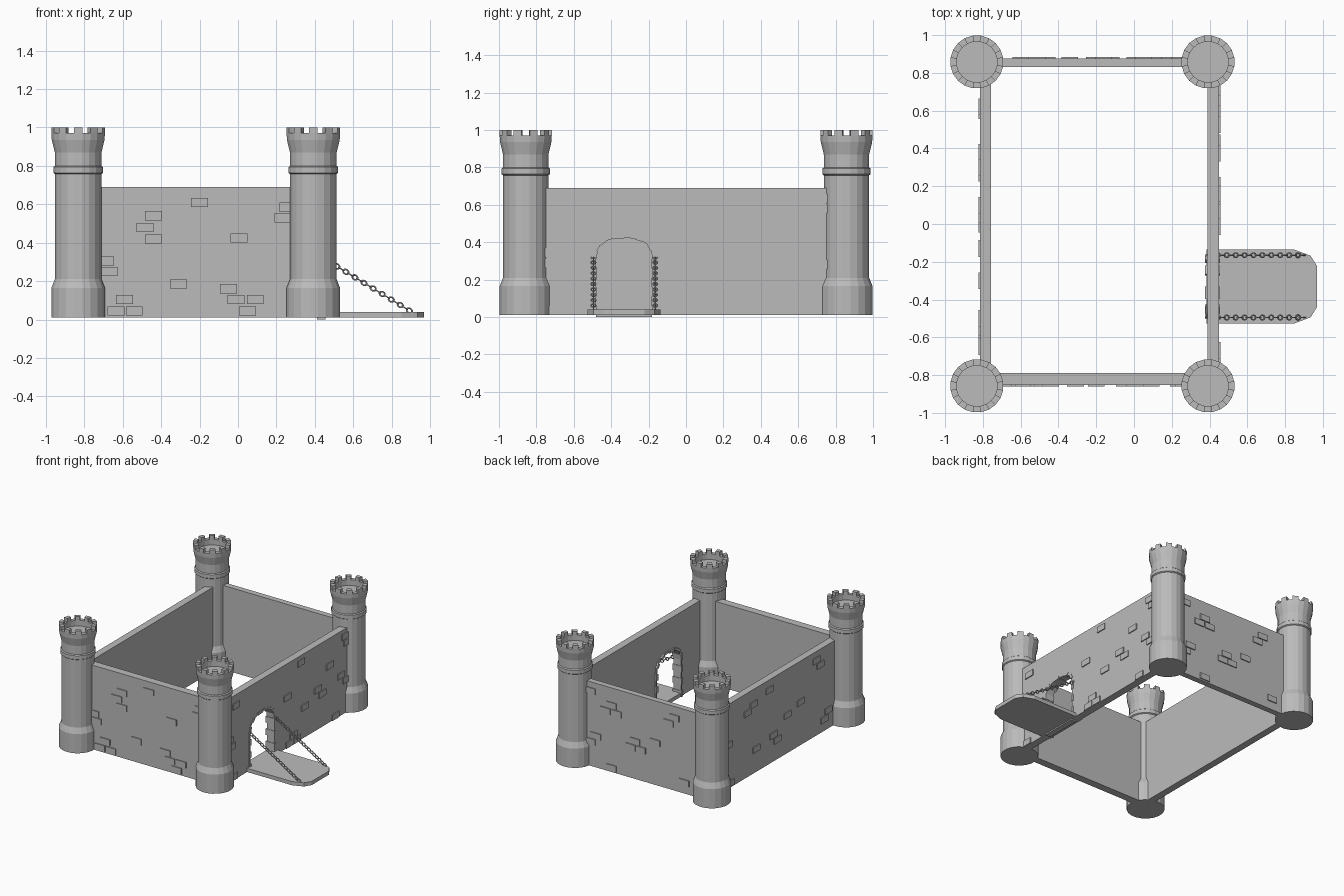
import bpy, bmesh, math
from mathutils import Vector, Matrix

if "Cube" in bpy.data.objects:
    bpy.data.objects.remove(bpy.data.objects["Cube"])

stone = bpy.data.materials.new("stone_grey")
stone.diffuse_color = (0.5, 0.5, 0.5, 1)
stone.use_nodes = True
stone.node_tree.nodes["Principled BSDF"].inputs["Base Color"].default_value = stone.diffuse_color


def finish(name, bm):
    bmesh.ops.recalc_face_normals(bm, faces=bm.faces)
    me = bpy.data.meshes.new(name)
    bm.to_mesh(me)
    bm.free()
    me.materials.append(stone)
    ob = bpy.data.objects.new(name, me)
    bpy.context.collection.objects.link(ob)
    return ob


def prism(bm, pts, vec):
    """Extrude a flat outline of 3D points along vec."""
    f = bm.faces.new([bm.verts.new(p) for p in pts])
    r = bmesh.ops.extrude_face_region(bm, geom=[f], use_keep_orig=True)
    vs = [g for g in r["geom"] if isinstance(g, bmesh.types.BMVert)]
    bmesh.ops.translate(bm, verts=vs, vec=vec)


def box(bm, x0, x1, y0, y1, z0, z1):
    prism(bm, [(x0, y0, z0), (x1, y0, z0), (x1, y1, z0), (x0, y1, z0)], (0, 0, z1 - z0))


# Towers: turned profile with raised merlons around the rim
SIDES = 20
PROFILE = [(0, .01), (.141, .01), (.141, .165), (.123, .21), (.123, .758), (.131, .764),
           (.131, .794), (.123, .80), (.123, .87), (.139, .935), (.141, .97),
           (.108, .97), (.108, .925), (0, .925)]


def polar(r, i, z):
    a = 2 * math.pi * (i + 0.5) / SIDES
    return (r * math.cos(a), r * math.sin(a), z)


def tower(name, x, y):
    bm = bmesh.new()
    rings = [[bm.verts.new((0, 0, z))] * SIDES if r == 0 else
             [bm.verts.new(polar(r, i, z)) for i in range(SIDES)] for r, z in PROFILE]
    for a, b in zip(rings, rings[1:]):
        for i in range(SIDES):
            j = (i + 1) % SIDES
            quad = list(dict.fromkeys([a[i], a[j], b[j], b[i]]))
            bm.faces.new(quad)
    for i in range(0, SIDES, 2):
        prism(bm, [polar(.141, i, .97), polar(.141, i + 1, .97),
                   polar(.108, i + 1, .97), polar(.108, i, .97)], (0, 0, .03))
    finish(name, bm).location = (x, y, 0)


for xn, x in (("left", -.832), ("right", .392)):
    for yn, y in (("front", -.857), ("back", .858)):
        tower(f"{yn}_{xn}_tower", x, y)

# Plain walls
TOP = .69
for name, b in (("front_wall", (-.83, .39, -.852, -.79)), ("back_wall", (-.83, .39, .83, .877)),
                ("left_wall", (-.815, -.757, -.85, .85))):
    bm = bmesh.new()
    box(bm, *b, .01, TOP)
    finish(name, bm)

# Gate wall with arched opening
GATE_Y = -.331


def arch(off, jamb=6, curve=10):
    """Gate outline, grown outward by off, as (y, z) points."""
    w, spring, rise = .147 + off, .31, .11 + off
    pts = [(GATE_Y - w, .01 + (spring - .01) * i / jamb) for i in range(jamb)]
    for i in range(curve + 1):
        a = math.pi * (1 - i / curve)
        c, s = math.cos(a), math.sin(a)
        pts.append((GATE_Y + w * math.copysign(abs(c) ** .8, c), spring + rise * abs(s) ** .8))
    return pts + [(GATE_Y + w, .01 + (spring - .01) * i / jamb) for i in reversed(range(jamb))]


bm = bmesh.new()
outline = [(-.85, TOP), (-.85, .01)] + arch(.02) + [(.85, .01), (.85, TOP)]
prism(bm, [(.39, y, z) for y, z in outline], (.06, 0, 0))
finish("gate_wall", bm)

# Stones lining the arch, alternately set forward and back
bm = bmesh.new()
for k, near in enumerate((arch(0), arch(.004))):
    far = arch(.022)
    for i in range(k, len(near) - 1, 2):
        x0, x1 = ((.376, .455), (.384, .451))[k]
        quad = [near[i], near[i + 1], far[i + 1], far[i]]
        prism(bm, [(x0, y, z) for y, z in quad], (x1 - x0, 0, 0))
finish("gate_arch_stones", bm)

# Raised bricks scattered on outer wall faces: (along, height)
FRONT = [(-.2, .61), (-.44, .54), (-.485, .48), (-.44, .42), (.005, .425), (-.31, .185), (-.05, .16),
         (-.01, .105), (.09, .105), (.05, .045), (-.59, .105), (-.635, .045), (-.54, .045),
         (-.69, .305), (-.67, .25), (.26, .585), (.235, .53)]
GATE = [(-.67, .605), (.16, .635), (-.015, .42), (.525, .47), (.67, .335), (.205, .26), (.43, .28),
        (.375, .335), (.06, .085), (.01, .035), (.105, .035), (.6, .035), (-.755, .345),
        (-.725, .29), (-.7, .035), (.725, .635), (.75, .58), (.735, .28)]
BACK = [(.24, .62), (.05, .55), (.105, .495), (.005, .495), (-.51, .6), (-.46, .545), (.19, .265),
        (.24, .21), (-.16, .315), (-.12, .26), (-.21, .26), (-.34, .355), (-.6, .1), (.05, .045)]
LEFT = [(.1, .61), (.3, .57), (-.5, .62), (-.55, .565), (.0, .17), (-.3, .36), (.27, .2),
        (-.13, .32), (.38, .53), (.05, .225), (.62, .36), (-.65, .16), (-.6, .105), (.6, .045)]
for name, spots, axis, face, out in (("front_bricks", FRONT, 0, -.852, -1), ("back_bricks", BACK, 0, .877, 1),
                                     ("gate_bricks", GATE, 1, .45, 1), ("left_bricks", LEFT, 1, -.815, -1)):
    bm = bmesh.new()
    for s, z in spots:
        d = sorted((face - out * .01, face + out * .008))
        a = (s - .044, s + .044)
        box(bm, *((*a, *d) if axis == 0 else (*d, *a)), z - .024, z + .024)
    finish(name, bm)

# Drawbridge with clipped corners, and its threshold
bm = bmesh.new()
half = [(.385, .195), (.85, .195), (.935, .163), (.968, .11)]
plan = half + [(x, -y) for x, y in reversed(half)]
prism(bm, [(x, GATE_Y + y, .01) for x, y in plan], (0, 0, .03))
finish("drawbridge", bm)
bm = bmesh.new()
box(bm, .41, .455, GATE_Y - .15, GATE_Y + .15, 0, .012)
finish("threshold", bm)

# Chains: interlocked torus links turned alternately by 90 degrees
bpy.ops.mesh.primitive_torus_add(major_radius=.012, minor_radius=.004, major_segments=10, minor_segments=6)
first = bpy.context.object
link = first.data
link.name = "chain_link"
link.materials.append(stone)
bpy.data.objects.remove(first)
start, end, count = Vector((.42, 0, .335)), Vector((.892, 0, .047)), 21
d = (end - start).normalized()
side = Vector((0, 1, 0))
for n, y in (("front", -.495), ("back", -.165)):
    for i in range(count):
        u, v = (side, d.cross(side)) if i % 2 else (d.cross(side), -side)
        ob = bpy.data.objects.new(f"{n}_chain_link", link)
        rot = Matrix((d * 1.25, u, v)).transposed().to_4x4()
        ob.matrix_world = Matrix.Translation(start.lerp(end, i / (count - 1)) + Vector((0, y, 0))) @ rot
        bpy.context.collection.objects.link(ob)
